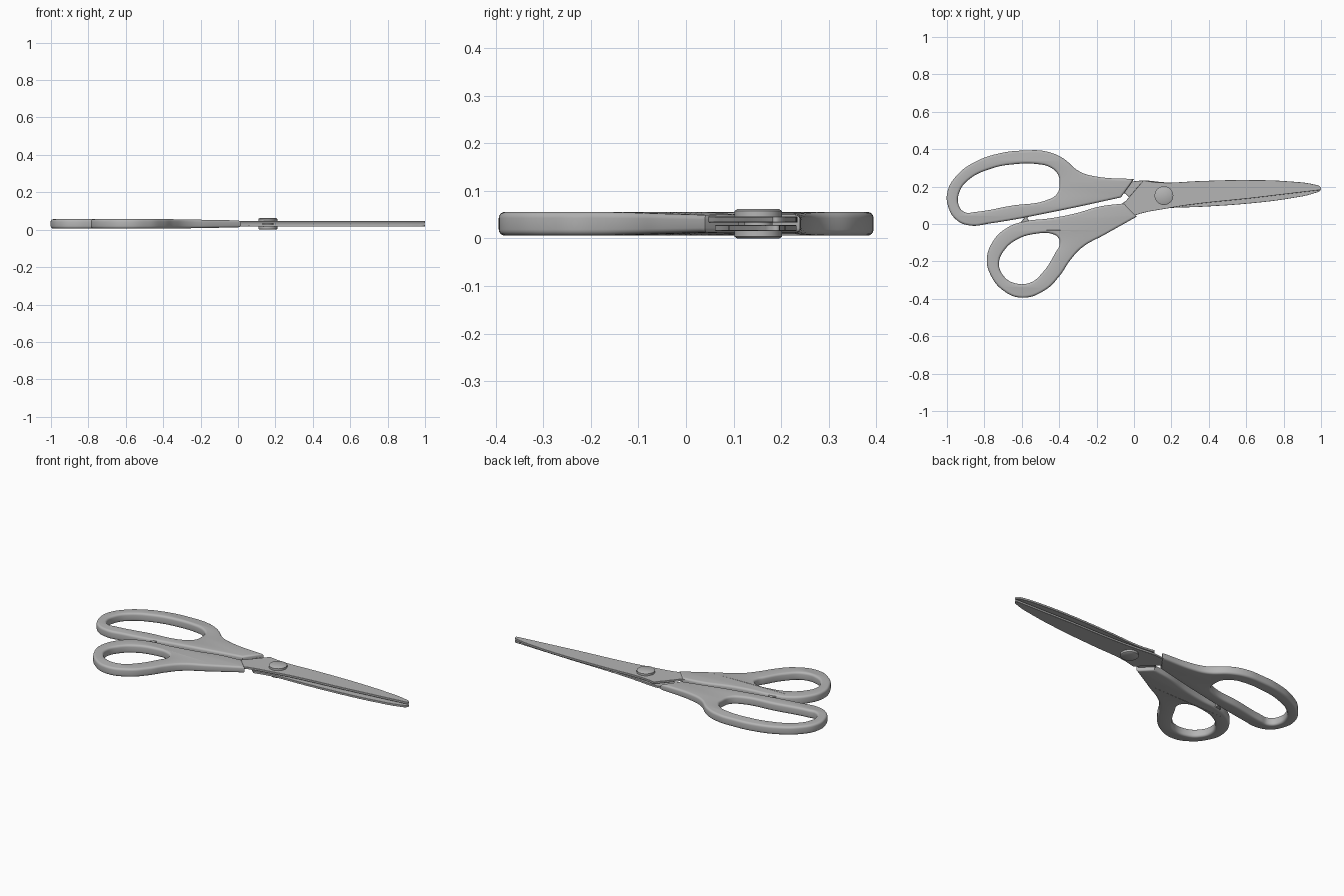
import bpy, bmesh, math
from mathutils import Vector, Matrix

if "Cube" in bpy.data.objects:
    bpy.data.objects.remove(bpy.data.objects["Cube"])

MID = 0.031            # mid height of the whole model
PIVOT = Vector((0.16, 0.152))
AXIS = math.atan(0.045)  # closed blades are mirrored about this line

grey = bpy.data.materials.new("dark_grey")
grey.diffuse_color = (0.46, 0.46, 0.46, 1)
grey.use_nodes = True
grey.node_tree.nodes["Principled BSDF"].inputs["Base Color"].default_value = grey.diffuse_color


def finish(obj, angle=35):
    obj.data.materials.clear()
    obj.data.materials.append(grey)
    bpy.ops.object.select_all(action='DESELECT')
    obj.select_set(True)
    bpy.context.view_layer.objects.active = obj
    bpy.ops.object.shade_smooth_by_angle(angle=math.radians(angle))


def add_spline(curve, pts, corners=()):
    s = curve.splines.new('BEZIER')
    s.bezier_points.add(len(pts) - 1)
    s.use_cyclic_u = True
    s.resolution_u = 8
    for i, (bp, p) in enumerate(zip(s.bezier_points, pts)):
        bp.co = (p[0], p[1], 0)
        kind = 'VECTOR' if i in corners else 'AUTO'
        bp.handle_left_type = bp.handle_right_type = kind


def plate(name, loops, half, bevel, z, taper=False):
    """Filled outline (with holes) of given half thickness and rounded rim."""
    cu = bpy.data.curves.new(name + "_curve", 'CURVE')
    cu.dimensions = '2D'
    cu.fill_mode = 'BOTH'
    cu.extrude = half - bevel
    cu.bevel_depth = bevel
    cu.bevel_resolution = 3 if bevel > 0.005 else 0
    cu.offset = -bevel
    for pts, corners in loops:
        add_spline(cu, pts, corners)
    tmp = bpy.data.objects.new(name + "_tmp", cu)
    bpy.context.collection.objects.link(tmp)
    bpy.context.view_layer.update()
    dg = bpy.context.evaluated_depsgraph_get()
    me = bpy.data.meshes.new_from_object(tmp.evaluated_get(dg))
    bpy.data.objects.remove(tmp)
    bm = bmesh.new()
    bm.from_mesh(me)
    bmesh.ops.remove_doubles(bm, verts=bm.verts, dist=0.0002)
    bmesh.ops.recalc_face_normals(bm, faces=bm.faces)
    for f in bm.faces:
        f.material_index = 0
    for v in bm.verts:
        t = min(max((v.co.x + 0.35) / 0.35, 0), 1) if taper else 0
        v.co.z = v.co.z * (1 - 0.25 * t) + z
    bm.to_mesh(me)
    bm.free()
    obj = bpy.data.objects.new(name, me)
    bpy.context.collection.objects.link(obj)
    finish(obj)
    return obj


# Large finger handle
large_outer = [(0.0, 0.24), (-0.21, 0.255), (-0.29, 0.28), (-0.385, 0.355),
               (-0.475, 0.389), (-0.58, 0.393), (-0.717, 0.378), (-0.85, 0.332),
               (-0.947, 0.26), (-0.997, 0.174), (-0.992, 0.088), (-0.947, 0.02),
               (-0.877, -0.008), (-0.77, 0.003), (-0.396, 0.072), (-0.07, 0.142)]
large_hole = [(-0.407, 0.265), (-0.45, 0.304), (-0.514, 0.32), (-0.637, 0.32),
              (-0.77, 0.294), (-0.882, 0.238), (-0.932, 0.174), (-0.937, 0.1),
              (-0.905, 0.063), (-0.85, 0.064), (-0.66, 0.097), (-0.45, 0.134),
              (-0.409, 0.165), (-0.398, 0.217)]
plate("large_handle", [(large_outer, (0, 15)), (large_hole, ())],
      0.025, 0.013, MID, True)

# Thumb handle
small_outer = [(0.016, 0.04), (-0.155, -0.056), (-0.278, -0.126), (-0.342, -0.195),
               (-0.396, -0.275), (-0.476, -0.354), (-0.6, -0.394), (-0.70, -0.355),
               (-0.768, -0.27), (-0.787, -0.19), (-0.755, -0.094), (-0.685, -0.024),
               (-0.59, 0.013), (-0.45, 0.03), (-0.316, 0.056), (-0.18, 0.094),
               (-0.053, 0.11)]
small_hole = [(-0.404, -0.075), (-0.438, -0.053), (-0.53, -0.053), (-0.62, -0.08),
              (-0.69, -0.136), (-0.722, -0.21), (-0.697, -0.278), (-0.645, -0.314),
              (-0.556, -0.314), (-0.489, -0.26), (-0.419, -0.152), (-0.398, -0.11)]
plate("thumb_handle", [(small_outer, (0, 16)), (small_hole, ())],
      0.025, 0.013, MID, True)

# Stop nub between the handles
nub = [(-0.615, 0.0), (-0.588, 0.03), (-0.602, 0.058), (-0.56, 0.06),
       (-0.57, 0.03), (-0.548, 0.0)]
plate("stop_nub", [(nub, range(6))], 0.018, 0.002, MID)

# Blades: one outline, mirrored about the closing axis for the second
blade = [(0.05, 0.233), (0.14, 0.222), (0.36, 0.23), (0.60, 0.235), (0.84, 0.227),
         (0.96, 0.212), (0.994, 0.2), (1.0, 0.186), (0.99, 0.181), (0.62, 0.137),
         (0.28, 0.1), (0.16, 0.08), (0.06, 0.062), (0.0, 0.045), (-0.1, 0.01),
         (-0.14, 0.06), (-0.045, 0.122)]


def reflect(p):
    c, s = math.cos(2 * AXIS), math.sin(2 * AXIS)
    d = Vector(p) - PIVOT
    return PIVOT + Vector((c * d.x + s * d.y, s * d.x - c * d.y))


corners = (0, 8, 9, 13, 14, 15, 16)
plate("upper_blade", [(blade, corners)], 0.006, 0.001, MID + 0.009)
# the lower blade's tang is narrower, to stay inside the large handle
lower = [reflect(p) for p in blade]
lower[13:16] = [(-0.005, 0.228), (-0.1, 0.23), (-0.14, 0.18)]
plate("lower_blade", [(lower, corners)], 0.006, 0.001, MID - 0.009)

# Pivot screw: turned profile with a head on each side
profile = [(0, 0), (0.044, 0), (0.05, 0.004), (0.05, 0.0165), (0.03, 0.0165)]
profile += [(r, 2 * MID - z) for r, z in reversed(profile)]
bm = bmesh.new()
vs = [bm.verts.new((r, 0, z)) for r, z in profile]
es = [bm.edges.new(e) for e in zip(vs, vs[1:])]
bmesh.ops.spin(bm, geom=vs + es, cent=(0, 0, 0), axis=(0, 0, 1),
               angle=2 * math.pi, steps=40)
bmesh.ops.remove_doubles(bm, verts=bm.verts, dist=0.0001)
bmesh.ops.recalc_face_normals(bm, faces=bm.faces)
bmesh.ops.transform(bm, matrix=Matrix.Translation((PIVOT.x, PIVOT.y, 0)), verts=bm.verts)
me = bpy.data.meshes.new("pivot_screw")
bm.to_mesh(me)
bm.free()
screw = bpy.data.objects.new("pivot_screw", me)
bpy.context.collection.objects.link(screw)
finish(screw)
